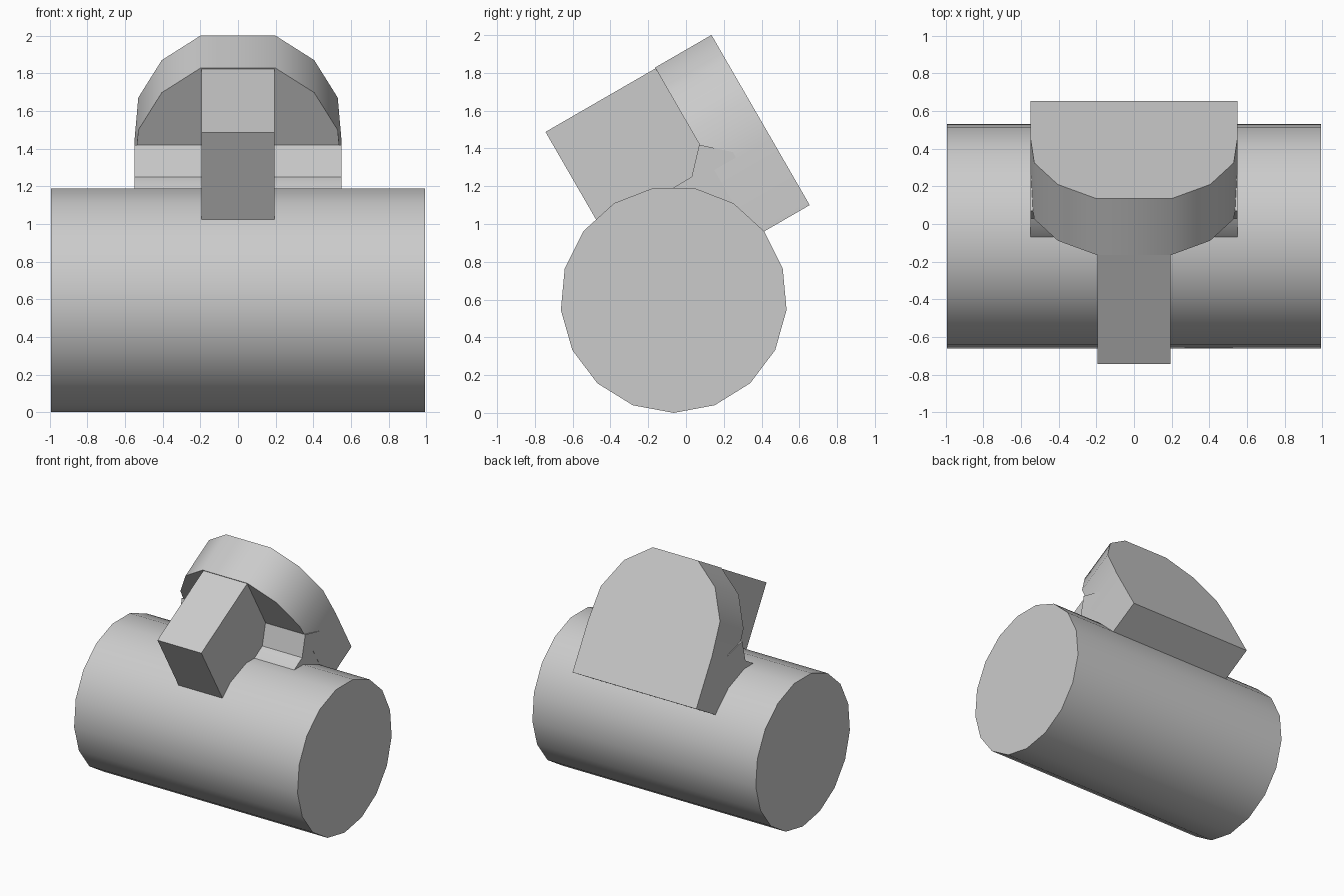
import bpy, bmesh, math
from mathutils import Vector

if "Cube" in bpy.data.objects:
    bpy.data.objects.remove(bpy.data.objects["Cube"])

C, S = math.cos(math.radians(30)), math.sin(math.radians(30))
FORWARD = Vector((0, -C, -S))   # tilted axis of the head
UP = Vector((0, -S, C))


def prism(name, points, direction):
    """Extrude a planar outline along a direction."""
    bm = bmesh.new()
    face = bm.faces.new([bm.verts.new(p) for p in points])
    ext = bmesh.ops.extrude_face_region(bm, geom=[face], use_keep_orig=True)
    moved = [e for e in ext["geom"] if isinstance(e, bmesh.types.BMVert)]
    bmesh.ops.translate(bm, verts=moved, vec=direction)
    bmesh.ops.recalc_face_normals(bm, faces=bm.faces)
    mesh = bpy.data.meshes.new(name)
    bm.to_mesh(mesh)
    bm.free()
    obj = bpy.data.objects.new(name, mesh)
    bpy.context.collection.objects.link(obj)
    return obj


def tilted(name, half, y, z, depth):
    """Mirror a half outline (x, v) on a tilted plane and extrude it forward."""
    outline = half + [(-x, v) for x, v in reversed(half)]
    base = Vector((0, y, z))
    pts = [base + Vector((x, 0, 0)) + UP * v for x, v in outline]
    return prism(name, pts, FORWARD * depth)


def side(name, profile, w):
    """Extrude a (y, z) side profile across x."""
    return prism(name, [Vector((-w, y, z)) for y, z in profile], Vector((2 * w, 0, 0)))


# main drum: 17 sides with one corner at the bottom
N, R = 17, 0.60
drum = [(-0.065 + R * math.sin(2 * math.pi * i / N),
         R - R * math.cos(2 * math.pi * i / N)) for i in range(N)]
side("drum", drum, 0.993)

# domed head
tilted("head", [(0.55, 0.0), (0.55, 0.40), (0.53, 0.66), (0.405, 0.89), (0.20, 1.04)],
       0.655, 1.10, 0.345)

# foot of the head, flaring forward onto the drum
side("head_foot", [(0.07, 1.42), (0.03, 1.25), (-0.07, 1.19), (-0.12, 1.10),
                   (0.30, 0.92), (0.38, 1.10), (0.25, 1.38)], 0.549)

# neck block in front of the head
tilted("neck", [(0.195, -0.05), (0.195, 0.84)], 0.265, 1.10, 0.68)

# bevelled tip
tilted("tip", [(0.15, 0.0), (0.175, 0.08), (0.175, 0.37), (0.11, 0.475)],
       -0.355 + 0.40 * C, 1.12 + 0.40 * S, 0.40)

# smooth the shallow facets, keep hard edges
for obj in bpy.context.collection.objects:
    obj.select_set(True)
    bpy.context.view_layer.objects.active = obj
bpy.ops.object.shade_smooth_by_angle(angle=math.radians(40))
